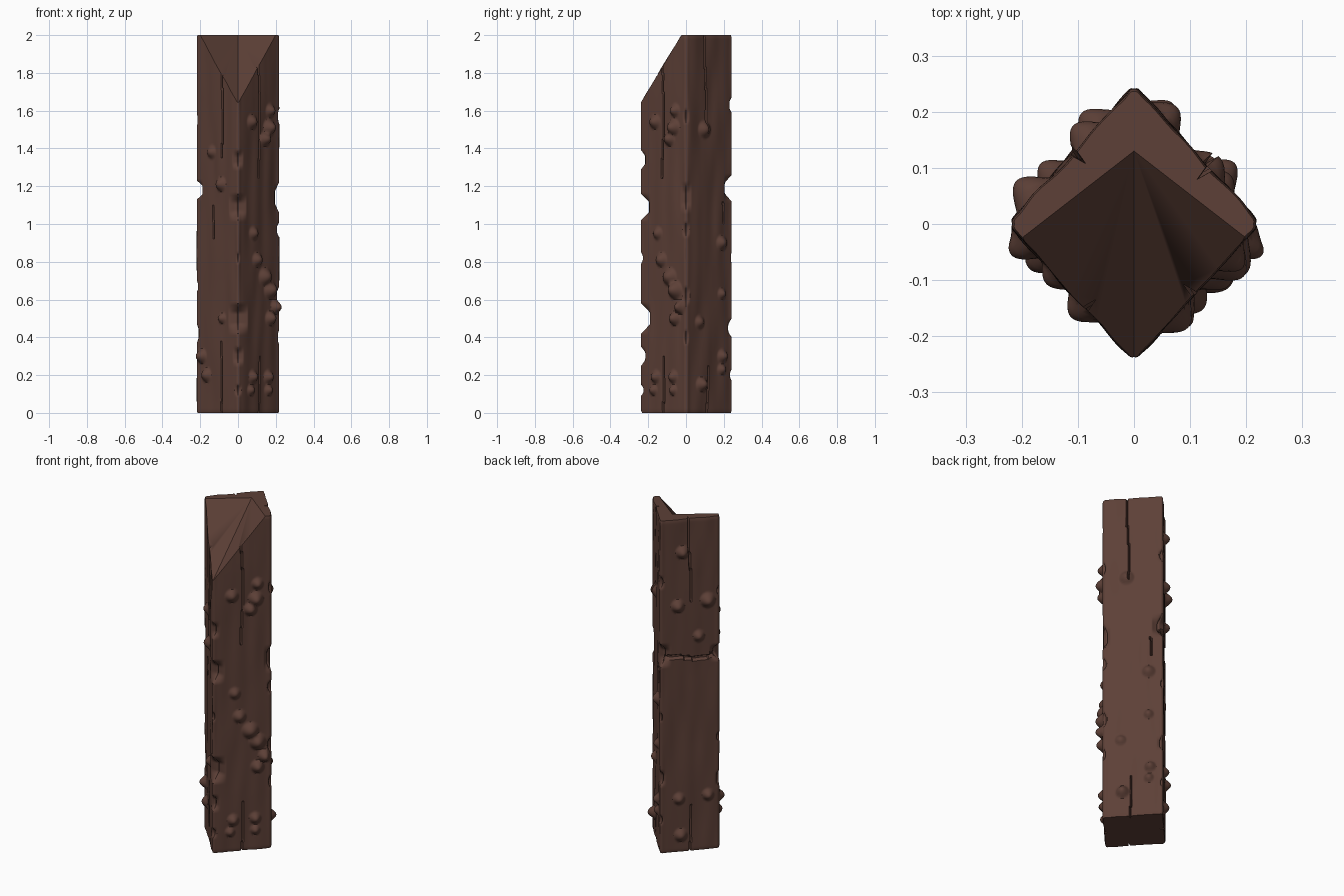
import bpy, bmesh, math
from mathutils import Vector, noise

if "Cube" in bpy.data.objects:
    bpy.data.objects.remove(bpy.data.objects["Cube"])

wood = bpy.data.materials.new("dark brown wood")
wood.diffuse_color = (0.109, 0.051, 0.038, 1)
wood.use_nodes = True
wood.node_tree.nodes["Principled BSDF"].inputs["Base Color"].default_value = wood.diffuse_color

H, N, L = 2.0, 60, 200
# corners: front, right, back, left (face k runs from corner k to k+1)
C = [Vector(p) for p in ((0, -.246, 0), (.226, 0, 0), (0, .25, 0), (-.226, 0, 0))]

# knobs per face: position across, height, radius, bulge
KNOBS = [
    [(.33, 1.54, .04, .025), (.73, 1.51, .045, .035), (.76, 1.60, .035, .025), (.64, 1.45, .04, .03),
     (.38, .95, .035, .02), (.46, .81, .04, .025), (.64, .72, .05, .03), (.76, .65, .05, .035),
     (.88, .56, .04, .035), (.76, .50, .04, .03), (.35, .19, .035, .025), (.3, .12, .03, .02),
     (.72, .19, .035, .025), (.72, .12, .03, .02)],
    [(.4, 1.5, .045, .025), (.76, .9, .04, .025), (.76, .63, .03, .02), (.3, .48, .035, .02),
     (.78, .3, .035, .025), (.76, .23, .03, .02), (.33, .15, .04, .03)],
    [(.38, 1.8, .04, .03), (.3, 1.48, .04, .03), (.8, 1.5, .045, .035), (.65, 1.29, .035, .025),
     (.32, .32, .035, .025), (.8, .33, .035, .025), (.35, .1, .04, .025)],
    [(.6, 1.21, .04, .025), (.38, 1.38, .035, .02), (.14, .30, .04, .03), (.25, .2, .04, .025),
     (.62, .5, .03, .02)],
]
# gouges per corner: height, half height, depth
GOUGES = [
    [(1.34, .05, .03), (1.09, .07, .05), (.82, .03, .015), (.5, .08, .055), (.3, .05, .03), (.12, .03, .02)],
    [(1.57, .04, .015), (1.14, .08, .03), (.97, .04, .02), (.62, .05, .02), (.4, .04, .015)],
    [(1.63, .04, .02), (1.19, .07, .045), (.82, .03, .012), (.45, .05, .025), (.2, .03, .015)],
    [(1.55, .03, .012), (1.18, .05, .04), (.67, .03, .015), (.42, .05, .018)],
]
# vertical cracks per face: position across, bottom, top
CRACKS = [
    [(.5, 1.24, 2.1), (.5, -.1, .3)],
    [(.42, 1.48, 2.1), (.45, -.1, .25), (.8, 1.0, 1.12)],
    [(.5, 1.5, 2.1), (.5, -.1, .28)],
    [(.62, 1.35, 2.1), (.6, -.1, .38), (.42, .92, 1.1)],
]


def surface(k, i, z):
    """Point on face k with knobs, cracks, gouges and gentle waviness."""
    a, b = C[k], C[(k + 1) % 4]
    u, edge = i / N, b - a
    p = a.lerp(b, u)
    length = edge.length
    out = Vector((edge.y, -edge.x, 0)).normalized()
    inside = min(1, min(u, 1 - u) * length / .03)
    push = .006 * (noise.noise(Vector((p.x * 14, p.y * 14, z * 3))) - .3) * inside
    for ku, kz, r, h in KNOBS[k]:
        d = math.hypot((u - ku) * length, z - kz) / r
        if d < 1:
            push += h * 1.2 * (1 - d * d) ** 1.3 * inside
    for cu, z0, z1 in CRACKS[k]:
        wander = cu + .018 * math.sin(z * 9)
        if abs(i - round(wander * N)) < 1 and z0 < z < z1:
            push -= .025
    if k == 2 and abs(z - 1.165 - .012 * math.sin(u * 7)) < .008:
        push -= .018                      # long split across the back left face
    p += out * push
    for c, s in ((k, u * length), ((k + 1) % 4, (1 - u) * length)):
        soft = max(0, 1 - s / .016)
        p -= C[c].normalized() * .009 * soft * soft
        for gz, r, depth in GOUGES[c]:
            fz = 1 - abs(z - gz) / r
            reach = depth * 1.4
            if fz > 0 and s < reach:
                p -= C[c].normalized() * depth * min(1, fz * 1.6) * (1 - s / reach)
    end = min(z, H - z)
    if end < .012:
        p *= 1 - .02 * (1 - end / .012)
    return Vector((p.x, p.y, z))


# post body
bm = bmesh.new()
rings = [[bm.verts.new(surface(k, i, H * j / L)) for k in range(4) for i in range(N)]
         for j in range(L + 1)]
M = 4 * N
for lo, hi in zip(rings, rings[1:]):
    for i in range(M):
        n = (i + 1) % M
        bm.faces.new((lo[i], lo[n], hi[n], hi[i]))
bm.faces.new(rings[0][::-1])
bm.faces.new(rings[-1])
me = bpy.data.meshes.new("wooden_post")
bm.to_mesh(me)
bm.free()
post = bpy.data.objects.new("wooden_post", me)
me.materials.append(wood)
bpy.context.collection.objects.link(post)

# valley-shaped cut in the front of the top
bm = bmesh.new()
for x in (-.5, 0, .5):
    for y in (-.5, .6):
        bm.verts.new((x, y, 2 + .755 * abs(x) + .974 * (y - .13)))
        bm.verts.new((x, y, 3.2))
bmesh.ops.convex_hull(bm, input=bm.verts)
bmesh.ops.recalc_face_normals(bm, faces=bm.faces)
cm = bpy.data.meshes.new("top_cutter")
bm.to_mesh(cm)
bm.free()
cm.materials.append(wood)
cutter = bpy.data.objects.new("top_cutter", cm)
bpy.context.collection.objects.link(cutter)
cutter.hide_render = True
mod = post.modifiers.new("top_cut", 'BOOLEAN')
mod.operation = 'DIFFERENCE'
mod.solver = 'EXACT'
mod.object = cutter
bpy.context.view_layer.objects.active = post
post.select_set(True)
bpy.ops.object.modifier_apply(modifier="top_cut")
bpy.data.objects.remove(cutter)
bpy.ops.object.shade_smooth_by_angle(angle=math.radians(40))
